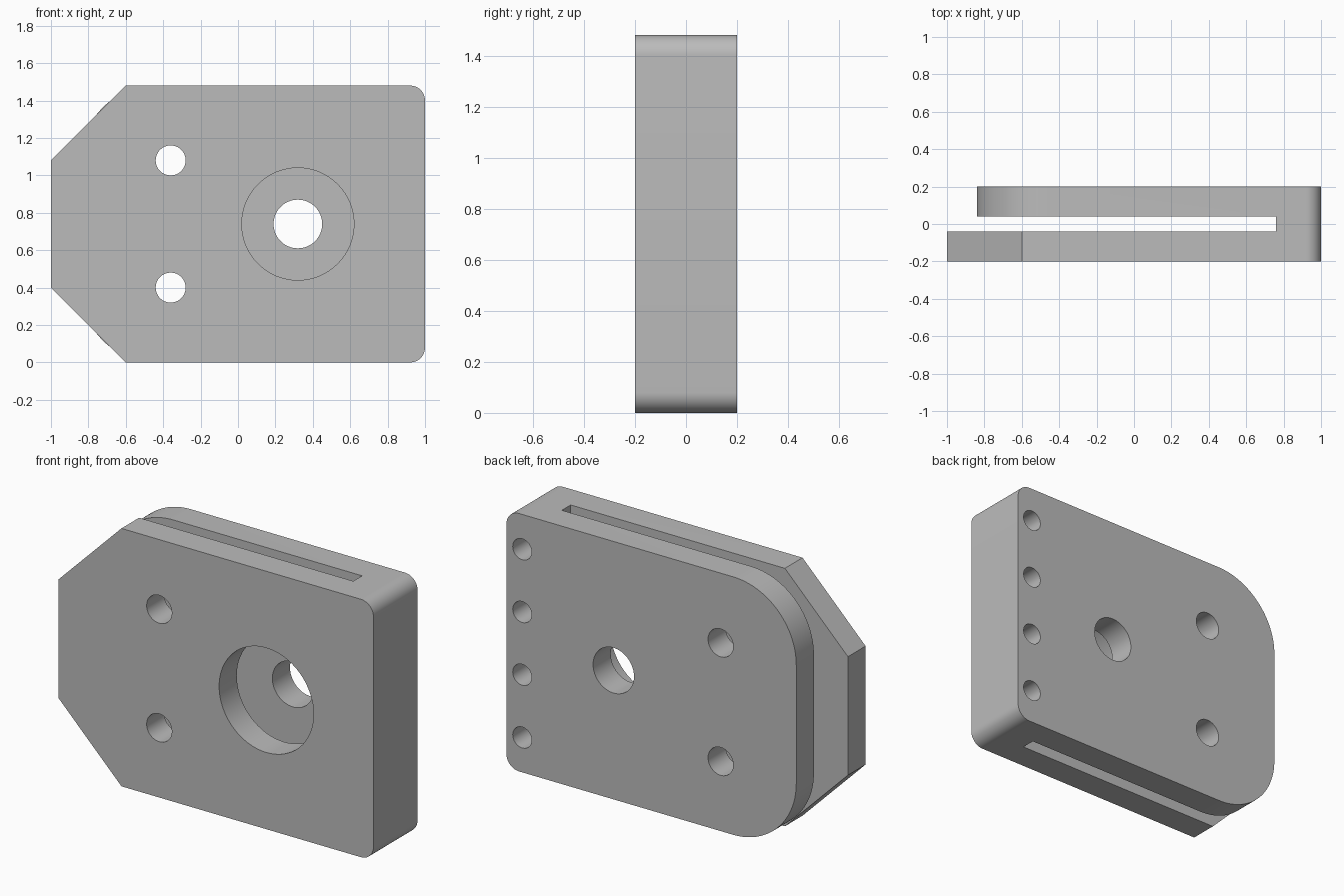
import bpy
import bmesh
from math import sin, cos, pi, radians
from mathutils import Vector

cube = bpy.data.objects.get("Cube")
if cube:
    bpy.data.objects.remove(cube, do_unlink=True)

HEIGHT, HALF_DEPTH, HALF_GAP = 1.48, 0.2, 0.04
MID = HEIGHT / 2

grey = bpy.data.materials.new("plain grey")
grey.use_nodes = True
grey.diffuse_color = (0.5, 0.5, 0.5, 1)
grey.node_tree.nodes["Principled BSDF"].inputs["Base Color"].default_value = (0.5, 0.5, 0.5, 1)


def arc(x, z, radius, start, end, steps):
    """Points of an arc in the xz plane, angles in degrees."""
    angles = [radians(start + (end - start) * i / steps) for i in range(steps + 1)]
    return [(x + radius * cos(a), z + radius * sin(a)) for a in angles]


def prism(name, outline, y0, y1):
    """Extrude an xz outline from y0 to y1."""
    bm = bmesh.new()
    face = bm.faces.new([bm.verts.new((x, y0, z)) for x, z in outline])
    result = bmesh.ops.extrude_face_region(bm, geom=[face])
    moved = [v for v in result["geom"] if isinstance(v, bmesh.types.BMVert)]
    bmesh.ops.translate(bm, verts=moved, vec=Vector((0, y1 - y0, 0)))
    bmesh.ops.recalc_face_normals(bm, faces=bm.faces)
    mesh = bpy.data.meshes.new(name)
    bm.to_mesh(mesh)
    bm.free()
    mesh.materials.append(grey)
    obj = bpy.data.objects.new(name, mesh)
    bpy.context.collection.objects.link(obj)
    return obj


def combine(target, other, operation):
    """Apply a boolean and discard the second object."""
    mod = target.modifiers.new(other.name, 'BOOLEAN')
    mod.operation, mod.solver, mod.object = operation, 'EXACT', other
    bpy.context.view_layer.objects.active = target
    bpy.ops.object.modifier_apply(modifier=mod.name)
    bpy.data.objects.remove(other, do_unlink=True)


def drill(target, x, z, radius, y0, y1):
    outline = arc(x, z, radius, 0, 360, 64)[:-1]
    combine(target, prism("drill", outline, y0, y1), 'DIFFERENCE')


# Rounded edge shared by both plates
rounded = arc(0.92, 0.08, 0.08, -90, 0, 12) + arc(0.92, HEIGHT - 0.08, 0.08, 0, 90, 12)

# Front plate with chamfered end
chamfer = [(-0.6, HEIGHT), (-1, HEIGHT - 0.4), (-1, 0.4), (-0.6, 0)]
body = prism("slotted_bracket", rounded + chamfer, -HALF_DEPTH, 0.02)

# Back plate with large rounded corners
big_round = arc(-0.44, HEIGHT - 0.4, 0.4, 90, 180, 32) + arc(-0.44, 0.4, 0.4, 180, 270, 32)
back = prism("back_plate", rounded + big_round, -0.02, HALF_DEPTH)
combine(body, back, 'UNION')

# Slot between the plates
slot = [(-1.2, -0.2), (0.76, -0.2), (0.76, HEIGHT + 0.2), (-1.2, HEIGHT + 0.2)]
combine(body, prism("slot", slot, -HALF_GAP, HALF_GAP), 'DIFFERENCE')

# Wide opening in the front plate, narrower bore in the back plate
drill(body, 0.32, MID, 0.3, -0.3, 0)
drill(body, 0.32, MID, 0.13, 0, 0.3)

# Pair of through holes
for side in (-1, 1):
    drill(body, -0.36, MID + side * 0.34, 0.08, -0.3, 0.3)

# Row of blind holes along the back edge
for i in range(4):
    drill(body, 0.9, 0.2 + i * 0.36, 0.06, -0.1, 0.3)

bpy.ops.object.select_all(action='DESELECT')
body.select_set(True)
bpy.context.view_layer.objects.active = body
bpy.ops.object.shade_smooth_by_angle(angle=radians(30))
